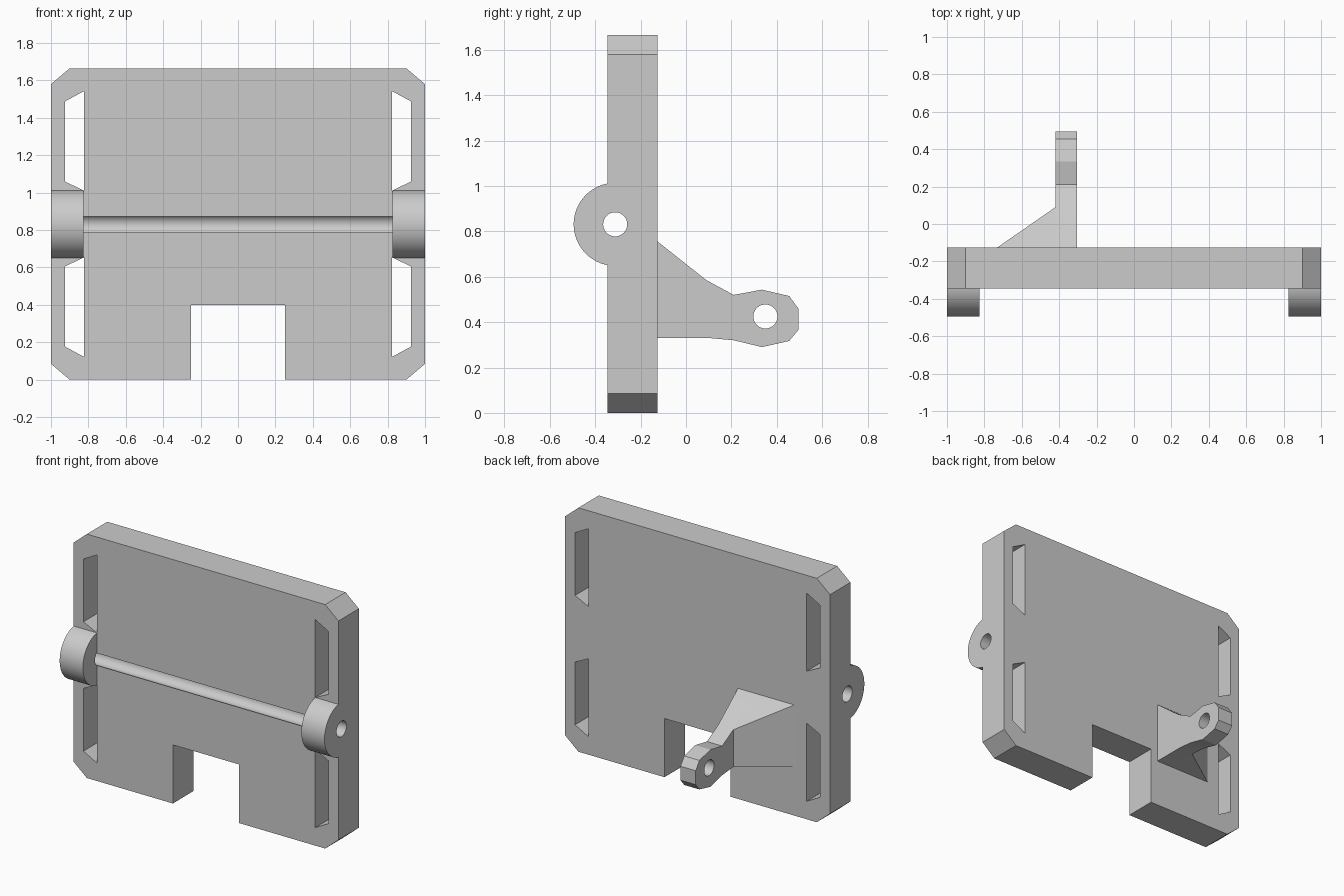
import bpy, bmesh, math
from mathutils import Vector

default = bpy.data.objects.get("Cube")
if default:
    bpy.data.objects.remove(default, do_unlink=True)

grey = bpy.data.materials.new("light_grey")
grey.use_nodes = True
COLOUR = (0.6, 0.6, 0.6, 1)
grey.diffuse_color = COLOUR
grey.node_tree.nodes["Principled BSDF"].inputs["Base Color"].default_value = COLOUR

FRONT, BACK = -0.345, -0.125        # panel faces
TOP, MID = 1.665, 0.8325            # panel height and its middle
HINGE = Vector((-0.312, 0.831))     # hinge axis (y, z)
ARM_PIN = Vector((0.35, 0.425))     # arm hole (y, z)


def finish(name, bm):
    bmesh.ops.recalc_face_normals(bm, faces=bm.faces)
    mesh = bpy.data.meshes.new(name)
    bm.to_mesh(mesh)
    bm.free()
    mesh.materials.append(grey)
    obj = bpy.data.objects.new(name, mesh)
    bpy.context.collection.objects.link(obj)
    return obj


def prism(name, outline, axis, start, end):
    """Extrude an outline of (x, z) along y, or of (y, z) along x."""
    bm = bmesh.new()
    place = (lambda p: (start, p[0], p[1])) if axis == "x" else (lambda p: (p[0], start, p[1]))
    face = bm.faces.new([bm.verts.new(place(p)) for p in outline])
    moved = bmesh.ops.extrude_face_region(bm, geom=[face])["geom"]
    step = Vector((end - start, 0, 0)) if axis == "x" else Vector((0, end - start, 0))
    bmesh.ops.translate(bm, vec=step, verts=[g for g in moved if isinstance(g, bmesh.types.BMVert)])
    return finish(name, bm)


def arc(centre, radius, a, b, steps):
    return [centre + radius * Vector((math.cos(t), math.sin(t)))
            for t in (a + (b - a) * i / steps for i in range(steps + 1))]


def bore(name, centre, radius):
    return prism(name, arc(centre, radius, 0, math.tau, 48)[:-1], "x", -1.2, 1.2)


def cut(obj, cutters):
    bpy.context.view_layer.objects.active = obj
    for cutter in cutters:
        mod = obj.modifiers.new("cut", "BOOLEAN")
        mod.operation, mod.solver, mod.object = "DIFFERENCE", "EXACT", cutter
        bpy.ops.object.modifier_apply(modifier=mod.name)


# Panel outline: clipped corners and a notch in the lower edge
half = [(0.25, 0.4), (0.25, 0), (0.9, 0), (1, 0.085), (1, TOP - 0.085), (0.9, TOP)]
panel = prism("panel", half + [(-x, z) for x, z in reversed(half)], "y", FRONT, BACK)

# Four strap slots, mirrored left to right and top to bottom
slot = [(0.823, 1.543), (0.925, 1.488), (0.925, 1.06), (0.823, 1.01)]
slots = [prism("slot_cutter", [(sx * x, MID + sz * (z - MID)) for x, z in slot], "y", -0.6, 0.1)
         for sx in (1, -1) for sz in (1, -1)]
hinge_bore = bore("hinge_bore_cutter", HINGE, 0.053)
pin_bore = bore("pin_bore_cutter", ARM_PIN, 0.053)
cut(panel, slots + [hinge_bore])

# Round hinge bosses standing out of the panel front
radius = 0.183
open_angle = math.acos((FRONT - HINGE.x) / radius)
profile = arc(HINGE, radius, open_angle, math.tau - open_angle, 48)
bosses = [prism(f"{side}_hinge_boss", profile, "x", s * 0.825, s)
          for side, s in (("left", 1), ("right", -1))]
for boss in bosses:
    cut(boss, [hinge_bore])

# Lever arm on the back, with a pin hole in its faceted end
arm_outline = [(BACK, 0.755), (0.09, 0.585), (0.21, 0.52), (0.335, 0.543), (0.455, 0.515),
               (0.495, 0.46), (0.495, 0.365), (0.455, 0.317), (0.335, 0.29), (0.21, 0.32),
               (0.1, 0.33), (BACK, 0.33)]
arm = prism("lever_arm", arm_outline, "x", -0.42, -0.305)
cut(arm, [pin_bore])

# Wedge bracing the arm against the panel
bm = bmesh.new()
for point in [(-0.42, BACK, 0.755), (-0.42, 0.09, 0.585), (-0.42, 0.09, 0.33),
              (-0.42, BACK, 0.33), (-0.73, BACK, 0.755), (-0.73, BACK, 0.33)]:
    bm.verts.new(point)
bmesh.ops.convex_hull(bm, input=bm.verts)
brace = finish("arm_brace", bm)

for cutter in slots + [hinge_bore, pin_bore]:
    bpy.data.objects.remove(cutter, do_unlink=True)

# Smooth the round surfaces, keep every real edge sharp
bpy.ops.object.select_all(action="DESELECT")
for obj in [panel, arm, brace] + bosses:
    obj.select_set(True)
bpy.context.view_layer.objects.active = panel
bpy.ops.object.shade_smooth_by_angle(angle=math.radians(12))
